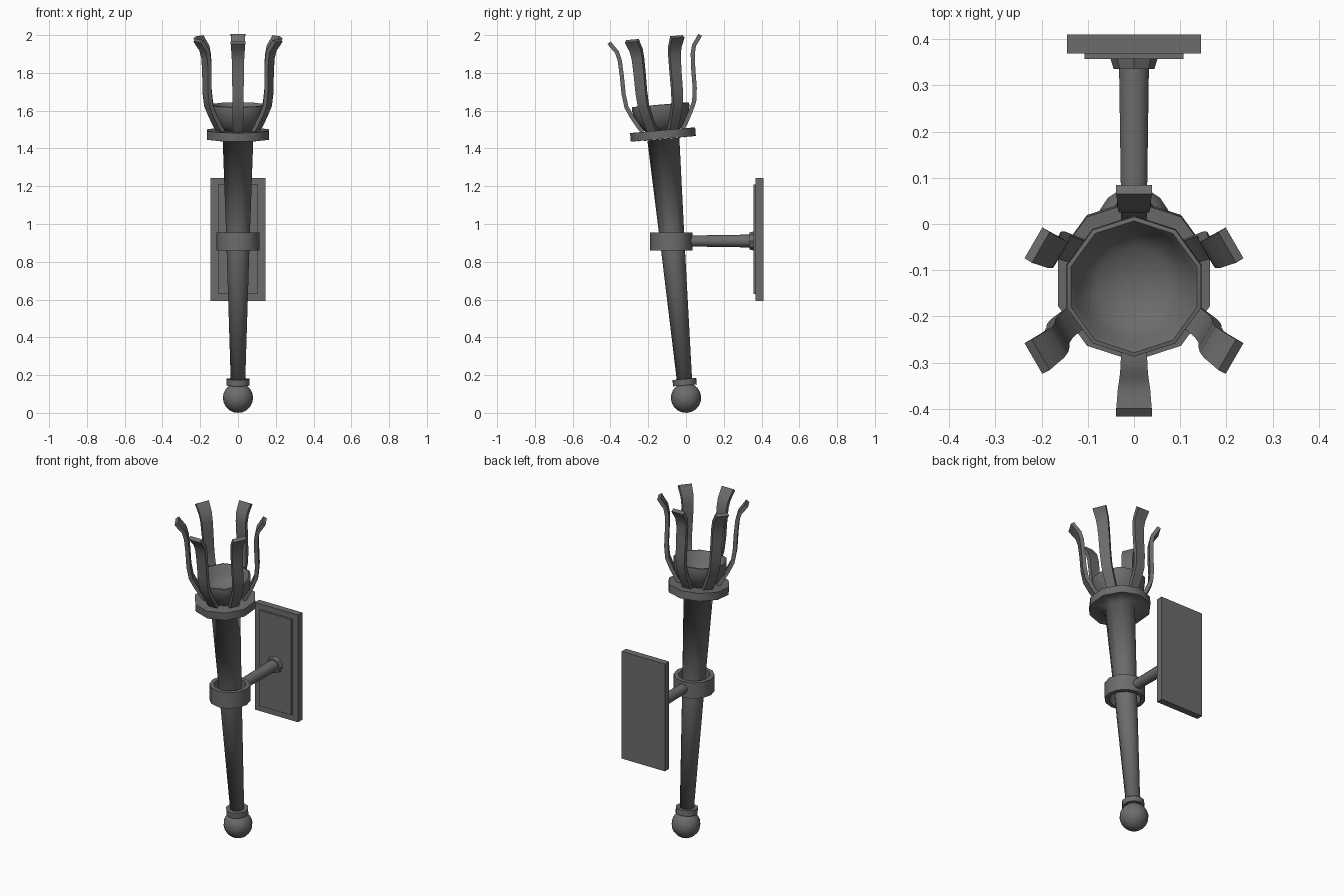
import bpy
import bmesh
from math import cos, sin, pi, radians
from mathutils import Matrix, Vector

cube = bpy.data.objects.get("Cube")
if cube:
    bpy.data.objects.remove(cube, do_unlink=True)

# Single dark iron material
iron = bpy.data.materials.new("dark_iron")
iron.use_nodes = True
iron.diffuse_color = (0.15, 0.15, 0.15, 1)
iron.node_tree.nodes["Principled BSDF"].inputs["Base Color"].default_value = iron.diffuse_color

# The torch leans forward; the arm points straight back
LEAN = Matrix.Translation((0, 0, 0.08)) @ Matrix.Rotation(radians(5), 4, "X")
BACK = Matrix.Translation((0, 0, 0.91)) @ Matrix.Rotation(radians(-90), 4, "X")


def finish(name, bm, matrix, angle):
    """Turn a bmesh into a shaded object."""
    bmesh.ops.remove_doubles(bm, verts=bm.verts, dist=0.0001)
    bmesh.ops.recalc_face_normals(bm, faces=bm.faces)
    bm.transform(matrix)
    mesh = bpy.data.meshes.new(name)
    bm.to_mesh(mesh)
    bm.free()
    mesh.materials.append(iron)
    mesh.shade_smooth()
    mesh.set_sharp_from_angle(angle=radians(angle))
    obj = bpy.data.objects.new(name, mesh)
    bpy.context.collection.objects.link(obj)
    return obj


def lathe(name, profile, matrix, sides=10, angle=40, closed=False):
    """Revolve (radius, height) points, with a corner facing the front."""
    bm = bmesh.new()
    rings = []
    for i in range(sides):
        a = pi / 2 + 2 * pi * i / sides
        rings.append([bm.verts.new((r * cos(a), r * sin(a), h)) for r, h in profile])
    count = len(profile)
    for i in range(sides):
        p, q = rings[i], rings[(i + 1) % sides]
        for j in range(count if closed else count - 1):
            k = (j + 1) % count
            quad = [p[j], q[j], q[k], p[k]]
            # Skip the corner that collapses on the axis
            if profile[j][0] == 0:
                quad.remove(q[j])
            if profile[k][0] == 0:
                quad.remove(q[k])
            bm.faces.new(quad)
    return finish(name, bm, matrix, angle)


def box(name, size, centre):
    bm = bmesh.new()
    bmesh.ops.create_cube(bm, size=1)
    bmesh.ops.scale(bm, vec=size, verts=bm.verts)
    return finish(name, bm, Matrix.Translation(centre), 30)


def prong(name, path, turn):
    """Sweep a flat bar along (radius, height, width) points."""
    bm = bmesh.new()
    half = 0.011
    rings = []
    for i, (r, h, w) in enumerate(path):
        before, after = path[max(i - 1, 0)], path[min(i + 1, len(path) - 1)]
        d = Vector((after[0] - before[0], after[1] - before[1])).normalized()
        n = Vector((d.y, -d.x)) * half
        rings.append([bm.verts.new((r + s * n.x, v * w / 2, h + s * n.y))
                      for s, v in ((1, -1), (1, 1), (-1, 1), (-1, -1))])
    for a, b in zip(rings, rings[1:]):
        for j in range(4):
            k = (j + 1) % 4
            bm.faces.new((a[j], a[k], b[k], b[j]))
    bm.faces.new(rings[0])
    bm.faces.new(rings[-1])
    return finish(name, bm, LEAN @ Matrix.Rotation(turn, 4, "Z"), 50)


# Ball finial
bm = bmesh.new()
bmesh.ops.create_uvsphere(bm, u_segments=16, v_segments=10, radius=0.08)
finish("ball_finial", bm, LEAN, 60)

# Collar above the ball
lathe("finial_collar", [(0, 0.066), (0.063, 0.066), (0.063, 0.1), (0, 0.1)], LEAN)

# Tapered shaft, blending into the underside of the flange
lathe("shaft", [(0, 0.08), (0.04, 0.08), (0.064, 0.81), (0.085, 1.374), (0.165, 1.375)],
      LEAN, angle=180)

# Flange under the cup
lathe("flange", [(0, 1.376), (0.173, 1.376), (0.173, 1.422), (0, 1.422)], LEAN)

# Open cup with a rounded rim and hollow bowl
lathe("cup", [(0, 1.42), (0.09, 1.42), (0.115, 1.45), (0.143, 1.49), (0.153, 1.54),
              (0.152, 1.556), (0.143, 1.558), (0.133, 1.545), (0.12, 1.505),
              (0.08, 1.47), (0, 1.455)], LEAN, angle=60)

# Six curved prongs around the cup
PRONG = [(0.105, 1.42, 0.055), (0.125, 1.45, 0.055), (0.155, 1.505, 0.056),
         (0.18, 1.56, 0.058), (0.189, 1.63, 0.06), (0.19, 1.73, 0.062),
         (0.194, 1.81, 0.065), (0.205, 1.855, 0.07), (0.228, 1.887, 0.074),
         (0.242, 1.908, 0.077)]
for i in range(6):
    prong(f"prong_{i + 1}", PRONG, pi / 2 + i * pi / 3)

# Level holding band, open around the shaft
lathe("holding_band", [(0.113, -0.048), (0.113, 0.048), (0.088, 0.048), (0.088, -0.048)],
      Matrix.Translation((0, -0.078, 0.908)), sides=12, closed=True)

# Arm and its flared socket
lathe("arm", [(0, 0.015), (0.029, 0.015), (0.034, 0.345), (0, 0.345)], BACK)
lathe("arm_socket", [(0, 0.335), (0.044, 0.335), (0.051, 0.358), (0, 0.358)], BACK, sides=8)

# Stepped wall plate
box("plate_step", (0.214, 0.025, 0.58), (0, 0.369, 0.92))
box("wall_plate", (0.29, 0.041, 0.65), (0, 0.389, 0.918))
